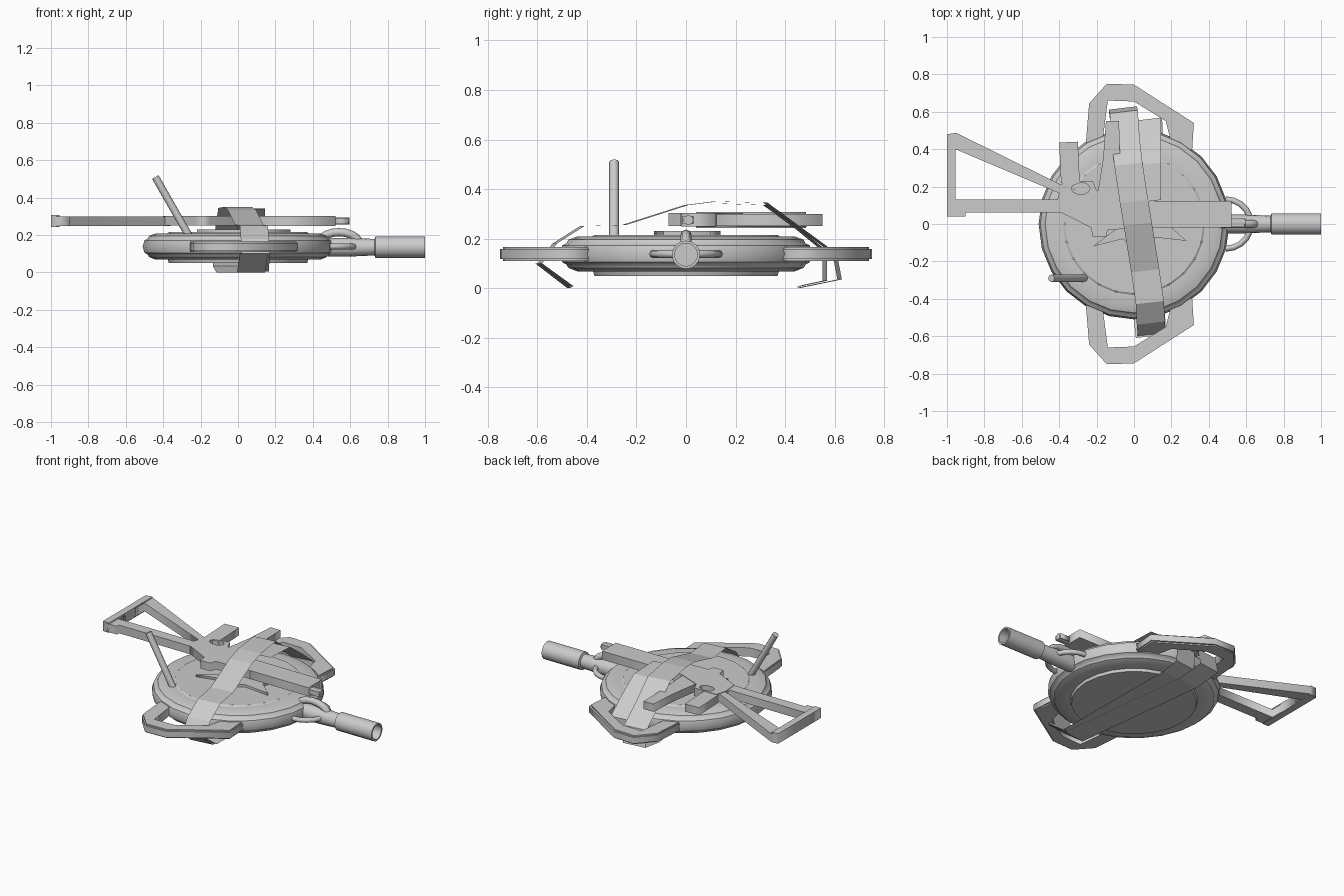
import bpy, bmesh, math
from mathutils import Vector, Matrix

if "Cube" in bpy.data.objects:
    bpy.data.objects.remove(bpy.data.objects["Cube"])


def mesh_object(name, bm, angle=None):
    bmesh.ops.recalc_face_normals(bm, faces=bm.faces)
    me = bpy.data.meshes.new(name)
    bm.to_mesh(me)
    bm.free()
    ob = bpy.data.objects.new(name, me)
    bpy.context.collection.objects.link(ob)
    if angle:
        select(ob)
        bpy.ops.object.shade_smooth_by_angle(angle=math.radians(angle))
    return ob


def select(ob):
    bpy.ops.object.select_all(action='DESELECT')
    ob.select_set(True)
    bpy.context.view_layer.objects.active = ob


def lathe(name, profile, sides, matrix=Matrix(), angle=35):
    bm = bmesh.new()
    vs = [bm.verts.new((r, 0, z)) for r, z in profile]
    es = [bm.edges.new(p) for p in zip(vs, vs[1:])]
    bmesh.ops.spin(bm, geom=vs + es, cent=(0, 0, 0), axis=(0, 0, 1),
                   angle=math.tau, steps=sides, use_duplicate=False)
    bmesh.ops.remove_doubles(bm, verts=bm.verts, dist=1e-5)
    bm.transform(matrix)
    return mesh_object(name, bm, angle)


def curve_object(name, cu, z=0):
    ob = bpy.data.objects.new(name, cu)
    bpy.context.collection.objects.link(ob)
    ob.location.z = z
    select(ob)
    bpy.ops.object.convert(target='MESH')
    return bpy.context.object


def plate(name, loops, z0, z1):
    # flat plate from an outline, further loops become holes
    cu = bpy.data.curves.new(name, 'CURVE')
    cu.dimensions, cu.fill_mode = '2D', 'BOTH'
    cu.extrude = (z1 - z0) / 2
    for pts in loops:
        sp = cu.splines.new('POLY')
        sp.points.add(len(pts) - 1)
        for p, q in zip(sp.points, pts):
            p.co = (q[0], q[1], 0, 1)
        sp.use_cyclic_u = True
    return curve_object(name, cu, (z0 + z1) / 2)


def tube(name, pts, r):
    cu = bpy.data.curves.new(name, 'CURVE')
    cu.dimensions, cu.bevel_depth, cu.bevel_resolution = '3D', r, 2
    cu.use_fill_caps = True
    sp = cu.splines.new('POLY')
    sp.points.add(len(pts) - 1)
    for p, q in zip(sp.points, pts):
        p.co = (*q, 1)
    return curve_object(name, cu)


# Round body with stepped lids and rounded rim
lathe("disc_body", [(0, .05), (.37, .05), (.375, .068), (.44, .068), (.475, .082),
                    (.482, .095), (.5, .105), (.51, .138), (.5, .172), (.482, .182),
                    (.475, .196), (.44, .208), (.38, .208), (.37, .215), (0, .215)], 24)

# Raised emblem plate on the lid
plate("lid_plate", [[(-.22, -.12), (-.06, -.08), (0, -.13), (.1, -.07), (.28, -.09), (.18, 0),
                     (.22, .1), (0, .14), (-.14, .1), (-.1, -.03)]], .21, .23)

# Side carry handles
for side, s in (("back", 1), ("front", -1)):
    outer = [(-.26, .4), (-.24, .645), (-.145, .75), (0, .745), (.32, .54), (.31, .38)]
    inner = [(-.17, .43), (-.14, .66), (0, .655), (.17, .55), (.2, .43)]
    ring = [[(x, s * y) for x, y in loop] for loop in (outer, inner)]
    plate(side + "_handle", ring, .118, .158)
    plate(side + "_handle_core", [[(x * .98 - .002, y * .985) for x, y in ring[0]],
                                  [(x * 1.0, y * 1.0) for x, y in ring[1]]], .11, .166)

# Nozzle grip: open tube on a neck
to_x = Matrix.Translation((0, 0, .135)) @ Matrix.Rotation(math.pi / 2, 4, 'Y')
lathe("nozzle_grip", [(0, .48), (.05, .48), (.05, .6), (.044, .73), (.057, .735), (.057, 1),
                      (.046, 1), (.046, .78), (0, .78)], 16, to_x)
# Guard loops round the neck
arc = [math.pi * i / 10 for i in range(11)]
tube("neck_guard", [(.49 + .135 * math.sin(a), -.132 * math.cos(a), .138) for a in arc], .016)
tube("neck_hoop", [(.54 - .11 * math.cos(a), 0, .15 + .065 * math.sin(a)) for a in arc], .022)

# Leaning rod
tube("rod", [(-.265, -.29, .2), (-.442, -.29, .51)], .02)

# Flat rifle lying on top: skeleton stock, receiver, grip, magazine, barrel
plate("stock", [[(-1, .04), (-.9, .04), (-.9, .062), (-.38, .062), (-.36, .2), (-.4, .215),
                 (-.95, .487), (-1, .48)],
                [(-.955, .132), (-.41, .132), (-.4, .165), (-.955, .4)]], .247, .3)
plate("stock_butt", [[(-1, .04), (-.955, .04), (-.955, .485), (-1, .48)]], .243, .308)
hole = [(-.285 + .05 * math.cos(i * math.pi / 5), .19 + .032 * math.sin(i * math.pi / 5))
        for i in range(10)]
plate("receiver", [[(-.39, .062), (-.23, -.02), (-.22, -.07), (-.15, -.07), (-.14, -.03),
                    (.1, -.022), (.1, .122), (-.06, .122), (-.2, .18), (-.22, .23),
                    (-.38, .23), (-.4, .16)], hole], .25, .303)
plate("pistol_grip", [[(-.34, .2), (-.29, .22), (-.3, .44), (-.4, .435), (-.39, .22)]], .25, .3)
plate("magazine", [[(-.2, .13), (-.165, .35), (-.15, .55), (-.08, .55), (-.075, .35),
                    (-.06, .11)]], .25, .3)
plate("forestock", [[(.05, -.02), (.52, -.02), (.52, .122), (.05, .122)]], .248, .303)
tube("barrel", [(.5, .01, .275), (.595, .01, .275)], .02)
plate("front_sight", [[(.52, -.015), (.59, -.015), (.59, .03), (.52, .03)]], .26, .292)

# Cloth strap wound twice round everything
path = [(.07, .12, .342), (.07, .32, .335), (.07, .45, .24), (.07, .56, .15), (.075, .56, .03),
        (.08, .45, .006), (.09, -.46, .006), (.095, -.59, .1), (.09, -.53, .18),
        (.085, -.42, .25), (.06, -.25, .255), (.02, 0, .335), (0, .12, .35),
        (-.03, .32, .345), (-.045, .45, .25), (-.055, .6, .14), (-.06, .62, .035),
        (-.04, .45, 0), (.07, -.47, 0), (.085, -.6, .1)]
bm = bmesh.new()
rows = []
for x, y, z in path:
    rows.append([bm.verts.new((x + d, y + d * .12, z)) for d in (-.075, .075)])
for a, b in zip(rows, rows[1:]):
    bm.faces.new((a[0], a[1], b[1], b[0]))
mesh_object("strap", bm)
